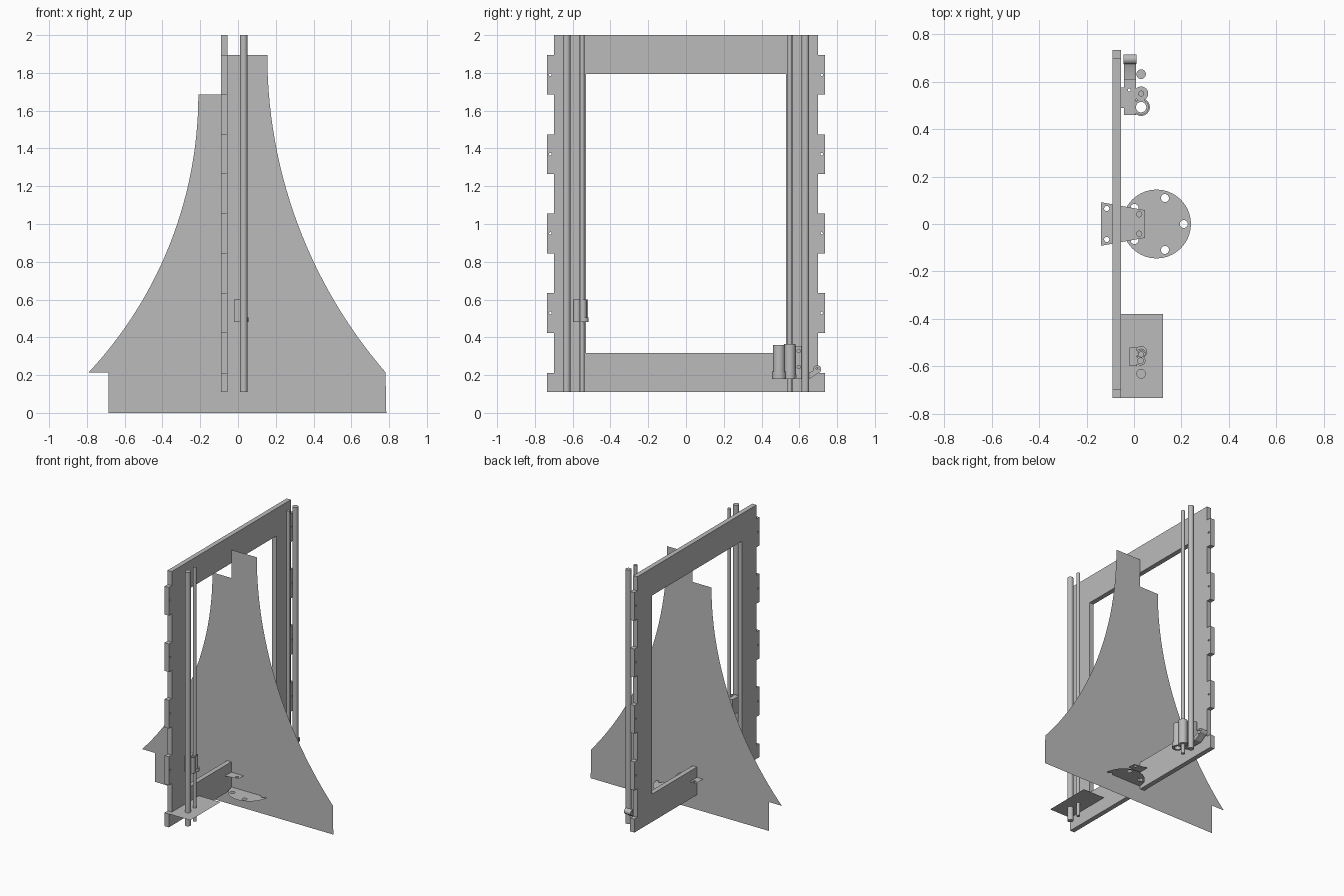
import bpy, bmesh, math
from mathutils import Matrix

if "Cube" in bpy.data.objects:
    bpy.data.objects.remove(bpy.data.objects["Cube"])

mat = bpy.data.materials.new("plain_grey")
mat.diffuse_color = (0.5, 0.5, 0.5, 1)
mat.use_nodes = True
mat.node_tree.nodes["Principled BSDF"].inputs["Base Color"].default_value = mat.diffuse_color

# local (u, v, w) -> world, for a profile drawn in each plane
PLANES = {
    "XY": Matrix.Identity(4),
    "XZ": Matrix(((1, 0, 0, 0), (0, 0, -1, 0), (0, 1, 0, 0), (0, 0, 0, 1))),
    "YZ": Matrix(((0, 0, 1, 0), (1, 0, 0, 0), (0, 1, 0, 0), (0, 0, 0, 1))),
}


def circle(u, v, r, n=32):
    return [(u + r * math.cos(2 * math.pi * i / n), v + r * math.sin(2 * math.pi * i / n))
            for i in range(n)]


def rect(u0, u1, v0, v1):
    return [(u0, v0), (u1, v0), (u1, v1), (u0, v1)]


def part(name, plane, loops, w0, w1=None):
    """Filled outline with holes, extruded from w0 to w1 (flat sheet if w1 is None)."""
    w1 = w0 if w1 is None else w1
    cu = bpy.data.curves.new(name, "CURVE")
    cu.dimensions = "2D"
    cu.fill_mode = "BOTH"
    cu.extrude = (w1 - w0) / 2
    for pts in loops:
        s = cu.splines.new("POLY")
        s.points.add(len(pts) - 1)
        for p, (u, v) in zip(s.points, pts):
            p.co = (u, v, 0, 1)
        s.use_cyclic_u = True
    tmp = bpy.data.objects.new(name + "_curve", cu)
    bpy.context.collection.objects.link(tmp)
    bpy.context.view_layer.update()
    dg = bpy.context.evaluated_depsgraph_get()
    me = bpy.data.meshes.new_from_object(tmp.evaluated_get(dg))
    bpy.data.objects.remove(tmp)
    me.transform(PLANES[plane] @ Matrix.Translation((0, 0, (w0 + w1) / 2)))
    bm = bmesh.new()
    bm.from_mesh(me)
    bmesh.ops.remove_doubles(bm, verts=bm.verts, dist=1e-5)
    if w1 > w0:
        bmesh.ops.recalc_face_normals(bm, faces=bm.faces)
    bm.to_mesh(me)
    bm.free()
    me.materials.clear()
    me.materials.append(mat)
    me.shade_smooth()
    me.set_sharp_from_angle(angle=math.radians(30))
    ob = bpy.data.objects.new(name, me)
    bpy.context.collection.objects.link(ob)
    return ob


# Curved upright sheet: two concave arcs tangent to vertical at the top
def arc(x0, ztop, R, zbot, n=28):
    out = []
    a1 = math.asin((ztop - zbot) / R)
    for i in range(n + 1):
        a = a1 * i / n
        out.append((x0 + R - R * math.cos(a), ztop - R * math.sin(a)))
    return out


right = arc(0.155, 1.895, 2.568, 0.215)
left = [(-x, z) for x, z in arc(0.21, 1.685, 2.153, 0.215)]
outline = ([(-0.685, 0), (0.785, 0)] + right[::-1] +
           [(-0.055, 1.895), (-0.055, 1.685)] + left + [(-0.685, 0.215)])
part("upright_sheet", "XZ", [outline], 0)

# Window frame with side tabs and tab holes
tabs = [(0.423, 0.635), (0.845, 1.055), (1.265, 1.475), (1.685, 1.895)]
side = [(0.735, 0.11), (0.735, 0.21), (0.70, 0.21)]
for a, b in tabs:
    side += [(0.70, a), (0.735, a), (0.735, b), (0.70, b)]
side.append((0.70, 2.0))
frame = side + [(-y, z) for y, z in reversed(side)]
holes = [circle(s * 0.718, (a + b) / 2, 0.007, 12) for a, b in tabs for s in (1, -1)]
part("window_frame", "YZ", [frame, rect(-0.53, 0.53, 0.317, 1.795)] + holes, -0.09, -0.055)

# Thin horizontal sheets
part("side_shelf", "XY", [rect(-0.055, 0.122, -0.735, -0.38)], 0.21)
part("round_flange", "XY", [circle(0.095, 0, 0.145, 64)] +
     [circle(0.095 + 0.115 * math.cos(math.radians(72 * k)),
             0.115 * math.sin(math.radians(72 * k)), 0.017, 24) for k in range(5)], 0.13)
part("tapered_bracket", "XY", [[(-0.14, -0.092), (0.047, -0.058), (0.047, 0.058), (-0.14, 0.092)]] +
     [circle(x, s * y, 0.011, 20) for x, y in ((-0.115, 0.065), (0.022, 0.041)) for s in (1, -1)], 0.24)

# Guide rods, one thick and one thin on each side
for s, label in ((-1, "front"), (1, "back")):
    part(label + "_thick_rod", "XY", [circle(0.03, s * 0.632, 0.02)], 0.11, 2.0)
    part(label + "_thin_rod", "XY", [circle(0.03, s * 0.55, 0.0125)], 0.11, 2.0)

# Small slider on the front thin rod
part("small_slider_block", "XY", [rect(-0.02, 0.012, -0.598, -0.52)], 0.48, 0.60)
part("small_slider_tube", "XY", [circle(0.028, -0.577, 0.02), circle(0.028, -0.577, 0.012)], 0.48, 0.60)
part("small_slider_sleeve", "XY", [circle(0.03, -0.545, 0.019), circle(0.03, -0.545, 0.0125)], 0.50, 0.60)
part("small_slider_collar", "XY", [circle(0.03, -0.54, 0.025), circle(0.03, -0.545, 0.0125)], 0.48, 0.505)

# Large carriage on the back rods
part("carriage_block", "XY", [rect(-0.043, 0.008, 0.46, 0.58),
                              circle(-0.02, 0.565, 0.006, 16)], 0.20, 0.36)
part("carriage_back_pad", "XY", [rect(-0.055, -0.043, 0.49, 0.575)], 0.20, 0.36)
part("carriage_tube", "XY", [circle(0.03, 0.493, 0.032), circle(0.03, 0.493, 0.022)], 0.215, 0.36)
part("carriage_tube_collar", "XY", [circle(0.03, 0.493, 0.037), circle(0.03, 0.493, 0.022)], 0.18, 0.218)
part("carriage_sleeve", "XY", [circle(0.03, 0.55, 0.03), circle(0.03, 0.55, 0.0125)], 0.18, 0.365)

# Hinge arm and roller beside the carriage
part("hinge_plate", "YZ", [rect(0.58, 0.612, 0.20, 0.355),
                           circle(0.597, 0.328, 0.009, 16), circle(0.597, 0.243, 0.009, 16)], -0.043, 0.008)
arm = [(0.585, 0.18), (0.655, 0.18), (0.71, 0.218), (0.695, 0.235), (0.65, 0.212), (0.585, 0.212)]
part("hinge_arm", "YZ", [arm], -0.043, 0.008)
part("hinge_roller", "YZ", [circle(0.695, 0.231, 0.021), circle(0.695, 0.231, 0.008, 16)], -0.045, 0.01)
